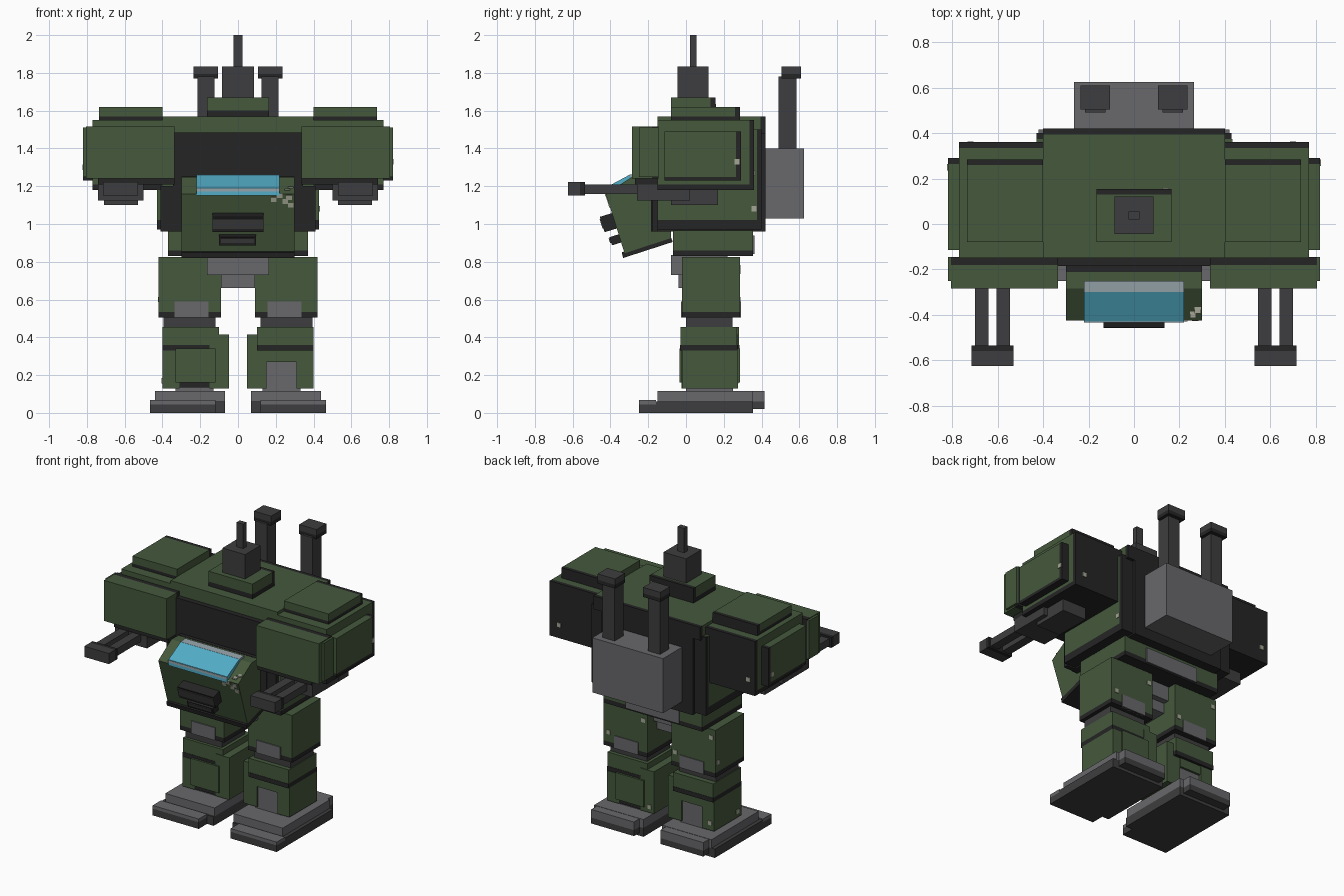
import bpy, bmesh, math
from mathutils import Matrix

if "Cube" in bpy.data.objects:
    bpy.data.objects.remove(bpy.data.objects["Cube"])


def make_material(name, r, g, b):
    m = bpy.data.materials.new(name)
    m.use_nodes = True
    m.diffuse_color = (r, g, b, 1)
    for n in m.node_tree.nodes:
        if n.type == 'BSDF_PRINCIPLED':
            n.inputs["Base Color"].default_value = (r, g, b, 1)
    return m


GREEN = make_material("olive green", .058, .098, .045)
GREY = make_material("mid grey", .138, .138, .148)
DARK = make_material("gun grey", .048, .048, .05)
BLACK = make_material("trim black", .0185, .0185, .0185)
GLASS = make_material("cyan glass", .084, .413, .565)
RIM = make_material("pale rim", .30, .37, .40)
CHIP = make_material("bare metal chip", .37, .39, .30)


def finish(bm, name, mat):
    bmesh.ops.recalc_face_normals(bm, faces=bm.faces)
    me = bpy.data.meshes.new(name)
    bm.to_mesh(me)
    bm.free()
    me.materials.append(mat)
    ob = bpy.data.objects.new(name, me)
    bpy.context.collection.objects.link(ob)
    return ob


def box(name, x, y, z, mat, tilt=0):
    """Box from three (low, high) ranges, tilted about x round its centre."""
    bm = bmesh.new()
    bmesh.ops.create_cube(bm, size=1)
    size = [abs(r[1] - r[0]) for r in (x, y, z)]
    mid = [(r[0] + r[1]) / 2 for r in (x, y, z)]
    bm.transform(Matrix.Translation(mid) @ Matrix.Rotation(tilt, 4, 'X')
                 @ Matrix.Diagonal((*size, 1)))
    return finish(bm, name, mat)


def pair(name, x, y, z, mat):
    box("left_" + name, x, y, z, mat)
    box("right_" + name, (-x[1], -x[0]), y, z, mat)


def trimmed(make, name, x, y, z, bottom=.03, back=.025):
    """Green armour block with a black lower band and a black back edge."""
    y1, z0 = y[1] - back, z[0] + bottom
    make(name, x, (y[0], y1), (z0, z[1]), GREEN)
    if bottom:
        make(name + "_lower_trim", x, y, (z[0], z0), BLACK)
    if back:
        make(name + "_back_trim", x, (y1, y[1]), (z0, z[1]), BLACK)


def extrude(name, half, profile, mat):
    """Extrude a (y, z) profile across x."""
    bm = bmesh.new()
    face = bm.faces.new([bm.verts.new((-half, y, z)) for y, z in profile])
    ext = bmesh.ops.extrude_face_region(bm, geom=[face])
    verts = [v for v in ext["geom"] if isinstance(v, bmesh.types.BMVert)]
    bmesh.ops.translate(bm, verts=verts, vec=(2 * half, 0, 0))
    return finish(bm, name, mat)


# Torso
box("torso_core", (-.345, .345), (-.185, .42), (.96, 1.485), BLACK)
trimmed(box, "torso_top", (-.40, .40), (-.15, .42), (1.48, 1.57), 0)
trimmed(pair, "flank", (.34, .43), (-.15, .40), (.97, 1.5), .05)
pair("flank_front_trim", (.34, .41), (-.18, -.15), (.96, 1.2), BLACK)

# Shoulders
trimmed(pair, "shoulder", (.40, .77), (-.15, .36), (1.18, 1.55))
trimmed(pair, "shoulder_outer_plate", (.77, .82), (-.115, .29), (1.23, 1.49), .02)
trimmed(pair, "shoulder_top_plate", (.40, .735), (-.08, .285), (1.55, 1.62), .02)
trimmed(pair, "shoulder_front", (.335, .805), (-.285, -.145), (1.24, 1.515), 0, .035)
pair("shoulder_front_lower_trim", (.335, .74), (-.27, -.145), (1.21, 1.24), BLACK)
pair("shoulder_front_edge", (.805, .82), (-.25, -.145), (1.25, 1.51), GREEN)

# Twin guns
pair("gun_receiver", (.50, .74), (-.26, .02), (1.125, 1.215), DARK)
pair("gun_mount", (.53, .71), (-.08, .17), (1.10, 1.19), DARK)
for label, x0 in (("inner", .545), ("outer", .64)):
    pair(label + "_barrel", (x0, x0 + .06), (-.54, -.25), (1.16, 1.21), DARK)
pair("muzzle", (.53, .715), (-.625, -.56), (1.15, 1.222), DARK)
pair("muzzle_trim", (.53, .715), (-.56, -.535), (1.15, 1.222), BLACK)

# Cockpit
extrude("cockpit", .30, [(-.325, .845), (-.425, 1.16), (-.285, 1.25), (-.205, 1.25),
                         (-.08, 1.0), (-.08, .925)], GREEN)
extrude("cockpit_lower_trim", .30, [(-.333, .82), (-.34, .85), (-.08, .93),
                                    (-.07, .905)], BLACK)
box("cockpit_back_trim", (-.30, .30), (-.212, -.17), (1.0, 1.252), BLACK)
extrude("windscreen", .22, [(-.43, 1.15), (-.43, 1.19), (-.30, 1.26), (-.28, 1.2)], GLASS)
extrude("windscreen_rim", .22, [(-.30, 1.2), (-.30, 1.261), (-.25, 1.265), (-.25, 1.2)], RIM)
box("windscreen_sill", (-.22, .22), (-.433, -.42), (1.172, 1.187), RIM)
TILT = .3
box("upper_grille", (-.135, .135), (-.445, -.375), (.965, 1.05), BLACK, TILT)
box("upper_grille_face", (-.135, .135), (-.45, -.44), (.975, 1.03), DARK, TILT)
box("lower_grille", (-.10, .095), (-.40, -.34), (.895, .94), BLACK, TILT)
box("lower_grille_face", (-.09, .085), (-.406, -.396), (.9, .925), DARK, TILT)

# Turret and aerial
trimmed(box, "turret_base", (-.165, .165), (-.08, .155), (1.57, 1.67), .03)
box("turret_head", (-.085, .085), (-.045, .12), (1.67, 1.835), DARK)
box("aerial", (-.025, .025), (.02, .055), (1.83, 2.0), DARK)

# Backpack and exhausts
box("backpack", (-.265, .265), (.415, .625), (1.03, 1.40), GREY)
pair("exhaust_pipe", (.125, .215), (.49, .585), (1.39, 1.78), DARK)
pair("exhaust_cap", (.105, .235), (.505, .61), (1.795, 1.835), DARK)
pair("exhaust_cap_trim", (.105, .235), (.505, .61), (1.77, 1.795), BLACK)

# Pelvis
trimmed(box, "pelvis", (-.37, .37), (-.07, .355), (.83, .965), .03, 0)
box("pelvis_back_plate", (-.20, .20), (.34, .362), (.84, .94), GREY)
box("hip_block", (-.165, .165), (-.08, .22), (.73, .835), GREY)
box("hip_lower", (-.09, .09), (-.04, .18), (.66, .73), GREY)

# Thighs and knees
trimmed(pair, "thigh", (.09, .42), (-.02, .285), (.505, .825), .03, 0)
pair("thigh_front_inset", (.155, .335), (-.027, 0), (.505, .59), GREY)
pair("thigh_back_inset", (.155, .335), (.27, .29), (.505, .59), GREY)
pair("knee", (.12, .395), (0, .245), (.44, .51), DARK)


def shin(side, sign, open_front):
    """Shin armour whose recessed face is in front or behind."""
    def part(name, x, y, z, mat):
        y = y if open_front else (.25 - y[1], .25 - y[0])
        box(side + "_" + name, sorted((sign * x[0], sign * x[1])), y, z, mat)
    part("shin_core", (.13, .33), (.0, .25), (.1, .34), GREY)
    part("shin_cuff", (.10, .40), (-.03, .27), (.36, .455), GREEN)
    part("shin_cuff_trim", (.10, .40), (-.032, .272), (.33, .36), BLACK)
    part("shin_outer_plate", (.31, .40), (-.02, .275), (.13, .33), GREEN)
    part("shin_inner_plate", (.048, .15), (-.01, .275), (.13, .415), GREEN)
    part("shin_brow", (.15, .31), (-.015, .02), (.27, .33), GREEN)
    part("shin_cover", (.12, .33), (.24, .285), (.16, .34), GREEN)
    part("shin_cover_trim", (.15, .31), (.24, .275), (.135, .16), BLACK)


shin("left", 1, True)
shin("right", -1, False)

# Feet
pair("sole", (.07, .465), (-.16, .355), (0, .06), DARK)
pair("foot_upper", (.07, .44), (-.15, .355), (.06, .117), GREY)
pair("toe", (.12, .465), (-.25, -.16), (0, .045), DARK)
pair("toe_cap", (.12, .465), (-.25, -.16), (.045, .067), GREY)
pair("heel_sole", (.10, .42), (.355, .415), (.02, .06), DARK)
pair("heel", (.10, .42), (.355, .415), (.06, .115), GREY)

# Paint chips: thin plates, each facing along one axis
CHIPS = [(.82, .27, 1.33, 0), (.43, .36, 1.08, 0), (-.82, .25, 1.3, 0), (-.42, .26, .6, 0),
         (-.4, .02, .17, 0), (.7, .36, 1.27, 1), (-.72, .36, 1.28, 1), (.38, .285, .6, 1),
         (-.39, .285, .77, 1), (-.12, .285, .6, 1), (.12, .285, .75, 1), (.08, .275, .17, 1),
         (-.37, .27, .18, 1), (.14, .155, 1.62, 1), (.26, -.4, 1.181, 2), (.28, -.38, 1.194, 2)]
for i, (*pos, axis) in enumerate(CHIPS):
    half = [.004 if a == axis else .014 for a in range(3)]
    box(f"paint_chip_{i}", *[(p - h, p + h) for p, h in zip(pos, half)], CHIP)
for i, (x, z) in enumerate([(.19, 1.13), (.22, 1.15), (.25, 1.12), (.28, 1.10), (.27, 1.14)]):
    y = -.425 + (1.16 - z) * .317
    box(f"cockpit_chip_{i}", (x - .015, x + .015), (y - .004, y + .004),
        (z - .013, z + .013), CHIP, TILT)
